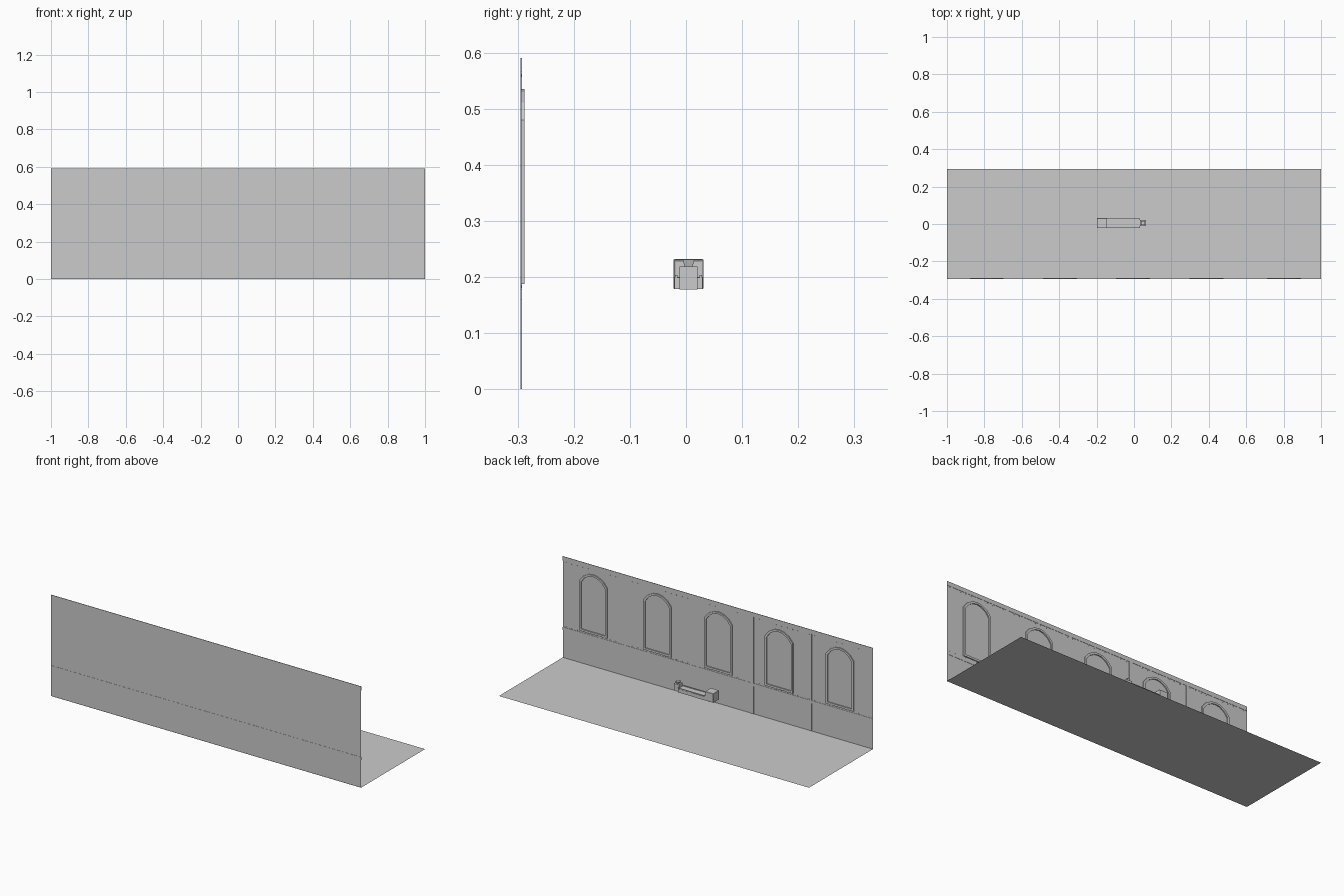
import bpy, bmesh, math
from mathutils import Matrix

if "Cube" in bpy.data.objects:
    bpy.data.objects.remove(bpy.data.objects["Cube"])

HALF_Y, WALL_Y, WALL_H = 0.295, -0.294, 0.59


def finish(name, bm):
    mesh = bpy.data.meshes.new(name)
    bm.to_mesh(mesh)
    bm.free()
    ob = bpy.data.objects.new(name, mesh)
    bpy.context.collection.objects.link(ob)
    return ob


def sheet(name, points):
    bm = bmesh.new()
    bm.faces.new([bm.verts.new(p) for p in points])
    return finish(name, bm)


def add_box(bm, x0, x1, y0, y1, z0, z1):
    m = Matrix.Translation(((x0 + x1) / 2, (y0 + y1) / 2, (z0 + z1) / 2))
    m = m @ Matrix.Diagonal((x1 - x0, y1 - y0, z1 - z0, 1))
    bmesh.ops.create_cube(bm, size=1, matrix=m)


def boxes(name, dims):
    bm = bmesh.new()
    for d in dims:
        add_box(bm, *d)
    return finish(name, bm)


# floor and wall sheets
sheet("floor", [(-1, -HALF_Y, 0), (1, -HALF_Y, 0), (1, HALF_Y, 0), (-1, HALF_Y, 0)])
sheet("wall", [(1, WALL_Y, 0), (-1, WALL_Y, 0), (-1, WALL_Y, WALL_H), (1, WALL_Y, WALL_H)])

# horizontal bands and vertical seam strips
Y0, Y1 = -HALF_Y, -0.2925
boxes("horizontal_bands", [(-1, 1, Y0, Y1, 0.16, 0.178), (-1, 1, Y0, Y1, 0.565, WALL_H)])
strips = []
for x, w in ((-0.6, 0.012), (-0.223, 0.018), (0.175, 0.01), (0.6, 0.01)):
    strips += [(x - w / 2, x + w / 2, Y0, Y1, 0, 0.16), (x - w / 2, x + w / 2, Y0, Y1, 0.178, 0.565)]
boxes("seam_strips", strips)

# rivet rows beside the bands
bm = bmesh.new()
for z in (0.183, 0.559):
    for i in range(56):
        m = Matrix.Translation((-0.98 + i * 1.96 / 55, WALL_Y + 0.0006, z)) @ Matrix.Rotation(math.pi / 2, 4, 'X')
        bmesh.ops.create_cone(bm, cap_ends=True, segments=6, radius1=0.0025, radius2=0.0025, depth=0.0012, matrix=m)
finish("rivets", bm)

# arched window frames, raised from the inner side of the wall
half = [(0.09, 0.188), (0.09, 0.48), (0.065, 0.511), (0.03, 0.53)]
outer = half + [(0, 0.535)] + [(-x, z) for x, z in reversed(half)]
inner = [(x * 0.87, 0.2 + (z - 0.188) * 0.933) for x, z in outer]


def window_frame(cx):
    bm = bmesh.new()
    rings = []
    for prof, y in ((outer, WALL_Y), (outer, -0.288), (inner, -0.288), (inner, WALL_Y)):
        rings.append([bm.verts.new((cx + x, y, z)) for x, z in prof])
    n = len(outer)
    for a, b in zip(rings, rings[1:]):
        for i in range(n):
            j = (i + 1) % n
            bm.faces.new((a[i], a[j], b[j], b[i]))
    bmesh.ops.recalc_face_normals(bm, faces=bm.faces)
    finish("window_frame", bm)


for cx in (-0.788, -0.396, -0.005, 0.388, 0.802):
    window_frame(cx)

# small wagon-like machine: housing with recessed front, low deck, end post
C = 0.0045
cab = bmesh.new()
add_box(cab, -0.198, -0.144, C - 0.027, C + 0.027, 0.179, 0.232)
cab.faces.ensure_lookup_table()
cab.normal_update()
front = [f for f in cab.faces if f.normal.x > 0.9]
bmesh.ops.inset_region(cab, faces=front, thickness=0.005, depth=-0.004)
cab_ob = finish("housing", cab)
bev = cab_ob.modifiers.new("edge_bevel", 'BEVEL')
bev.width = 0.0015
bev.segments = 1

boxes("deck", [(-0.144, -0.059, C - 0.026, C + 0.026, 0.179, 0.2),
               (-0.059, 0.032, C - 0.025, C + 0.025, 0.179, 0.199)])
boxes("deck_rails", [(-0.144, 0.032, C + s * 0.022 - 0.002, C + s * 0.022 + 0.002, 0.199, 0.204) for s in (-1, 1)])
boxes("end_post", [(0.032, 0.064, C - 0.016, C + 0.016, 0.178, 0.219)])

# flared cap on the post
bm = bmesh.new()
m = Matrix.Translation((0.048, C, 0.225)) @ Matrix.Rotation(math.pi / 4, 4, 'Z')
bmesh.ops.create_cone(bm, cap_ends=True, segments=4, radius1=0.01, radius2=0.015, depth=0.012, matrix=m)
finish("post_cap", bm)
